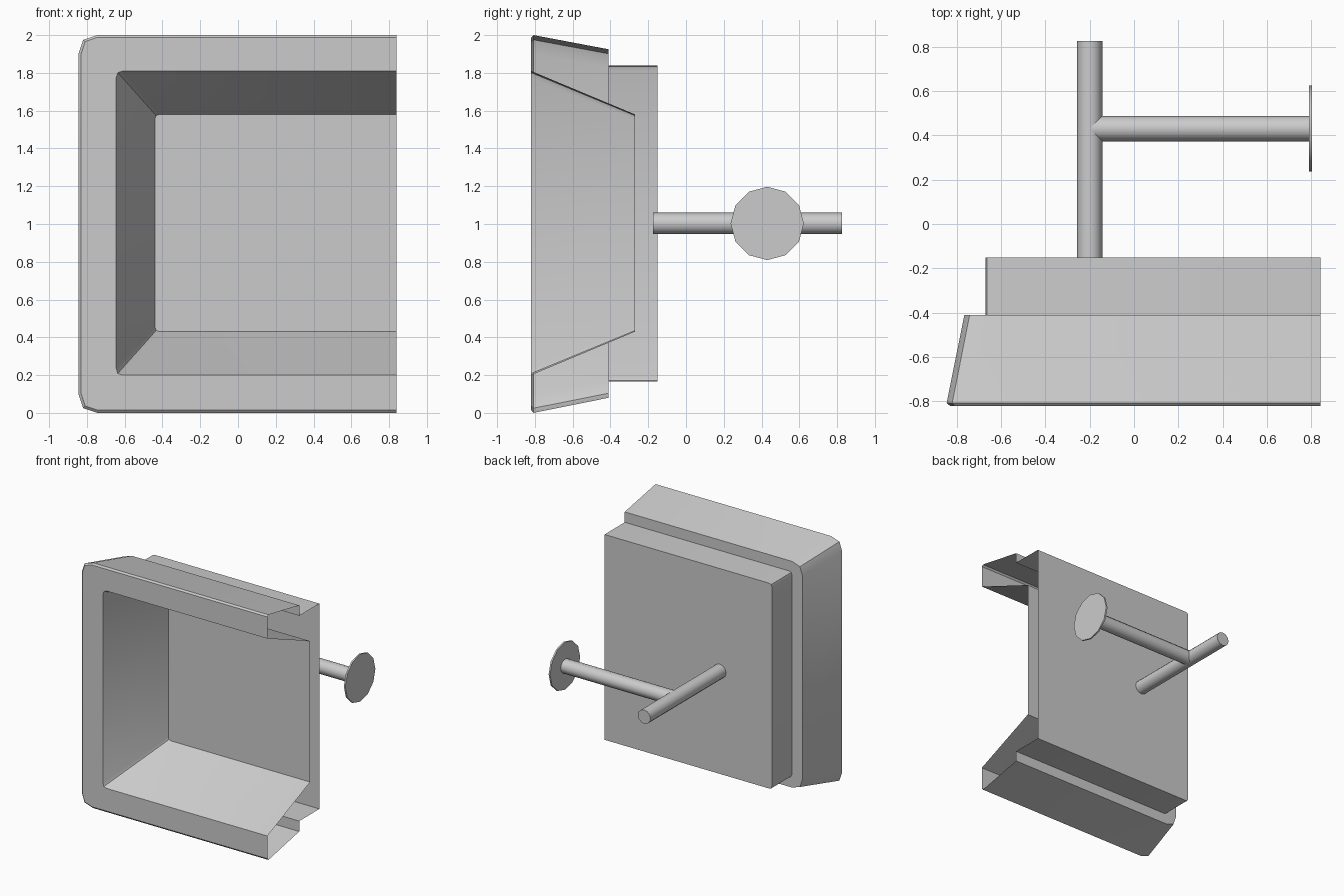
import bpy
import bmesh
import math
from mathutils import Matrix

cube = bpy.data.objects.get("Cube")
if cube:
    bpy.data.objects.remove(cube, do_unlink=True)

# One plain grey for everything
grey = bpy.data.materials.new("plain grey")
grey.use_nodes = True
colour = (0.6, 0.6, 0.6, 1.0)
grey.diffuse_color = colour
grey.node_tree.nodes["Principled BSDF"].inputs["Base Color"].default_value = colour

OPEN_X = 0.84   # the cut, open end of the box
MID_Z = 1.003


def finish(name, bm, angle=30):
    mesh = bpy.data.meshes.new(name)
    bm.to_mesh(mesh)
    bm.free()
    mesh.materials.append(grey)
    obj = bpy.data.objects.new(name, mesh)
    bpy.context.collection.objects.link(obj)
    bpy.ops.object.select_all(action="DESELECT")
    obj.select_set(True)
    bpy.context.view_layer.objects.active = obj
    bpy.ops.object.shade_smooth_by_angle(angle=math.radians(angle))
    return obj


def ring(bm, y, left, z0, z1, c):
    """C-shaped outline, open at +x, with softened corners of size c."""
    k = c * 0.25
    pts = [(OPEN_X, z1), (left + c, z1), (left + k, z1 - k), (left, z1 - c),
           (left, z0 + c), (left + k, z0 + k), (left + c, z0), (OPEN_X, z0)]
    return [bm.verts.new((x, y, z)) for x, z in pts]


# Hollow shell: recess floor, recess walls, front rim, flared side, ledge, back box
bm = bmesh.new()
sections = [
    (-0.27, -0.44, 0.43, 1.58, 0.025),
    (-0.82, -0.645, 0.20, 1.81, 0.035),
    (-0.82, -0.83, 0.015, 1.987, 0.085),
    (-0.807, -0.845, 0.0, 2.0, 0.10),
    (-0.41, -0.765, 0.08, 1.925, 0.095),
    (-0.41, -0.67, 0.165, 1.84, 0.025),
    (-0.15, -0.67, 0.165, 1.84, 0.025),
]
rings = [ring(bm, *s) for s in sections]
for a, b in zip(rings, rings[1:]):
    for i in range(len(a) - 1):
        bm.faces.new((a[i], b[i], b[i + 1], a[i + 1]))
bm.faces.new(rings[0])
bm.faces.new(reversed(rings[-1]))
finish("box_shell", bm)


def rod(name, axis, start, end, across, radius, sides=12):
    """Closed cylinder along x or y; across is its position on the other axis."""
    bm = bmesh.new()
    bmesh.ops.create_cone(bm, cap_ends=True, segments=sides, radius1=radius,
                          radius2=radius, depth=end - start)
    mid = (start + end) / 2
    if axis == "x":
        turn, place = Matrix.Rotation(math.pi / 2, 4, "Y"), (mid, across, MID_Z)
    else:
        turn, place = Matrix.Rotation(math.pi / 2, 4, "X"), (across, mid, MID_Z)
    bm.transform(Matrix.Translation(place) @ turn)
    return finish(name, bm, 31)


# Post behind the box, crossbar and end disc
rod("back_post", "y", -0.175, 0.825, -0.20, 0.057)
rod("crossbar", "x", -0.20, 0.803, 0.43, 0.057)
rod("end_disc", "x", 0.79, 0.803, 0.43, 0.194)
